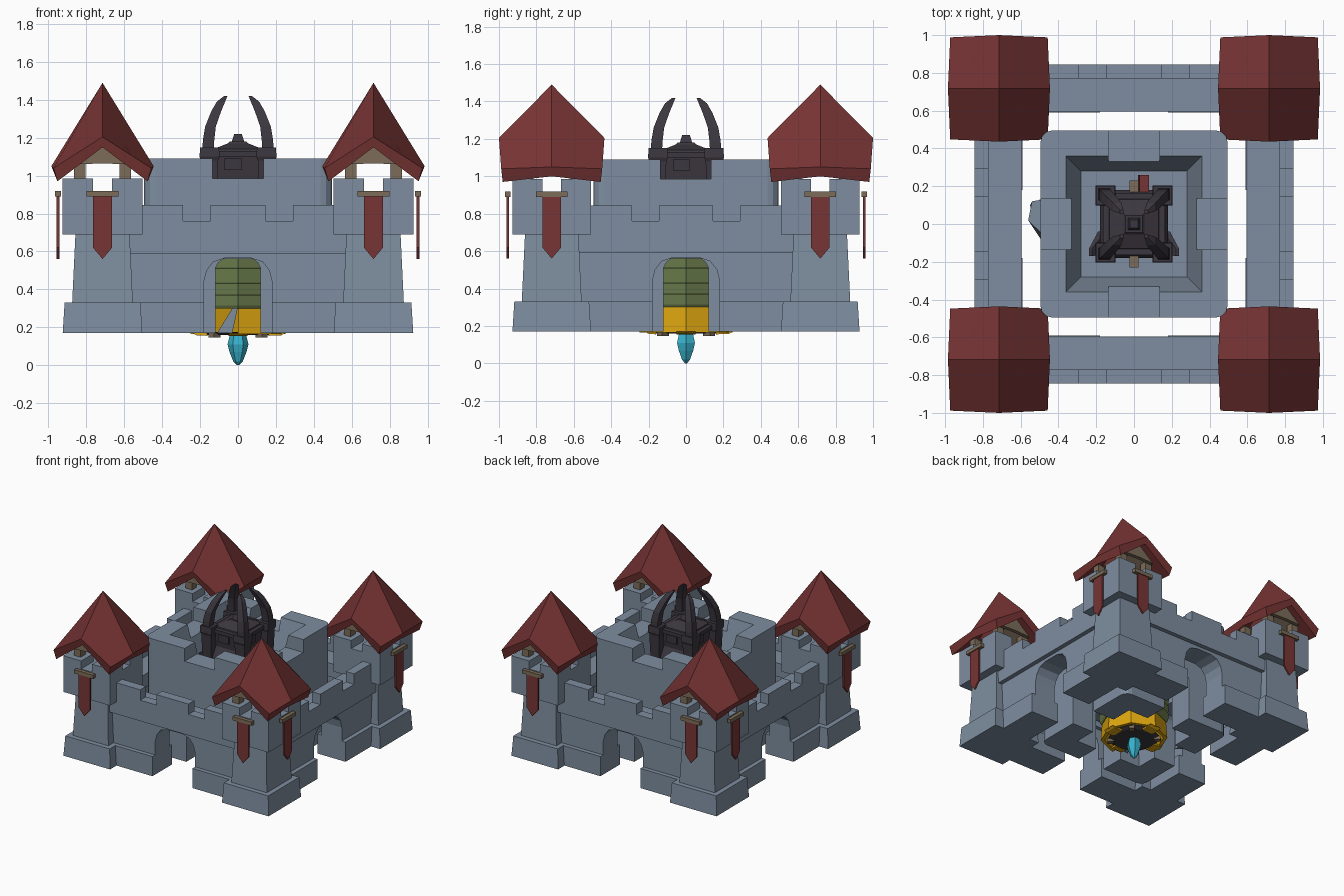
import bpy, bmesh, math
from mathutils import Matrix, Vector

if "Cube" in bpy.data.objects:
    bpy.data.objects.remove(bpy.data.objects["Cube"])


def mat(name, *rgb):
    m = bpy.data.materials.new(name)
    m.diffuse_color = (*rgb, 1)
    m.use_nodes = True
    m.node_tree.nodes["Principled BSDF"].inputs["Base Color"].default_value = m.diffuse_color
    return m


STONE = mat("stone", 0.21, 0.27, 0.35)
RED = mat("red", 0.19, 0.035, 0.035)
WOOD = mat("wood", 0.20, 0.15, 0.10)
DARK = mat("dark", 0.045, 0.038, 0.05)
GREEN = mat("green", 0.16, 0.22, 0.08)
GOLD = mat("gold", 0.72, 0.38, 0.005)
CYAN = mat("cyan", 0.04, 0.45, 0.62)


def loft(name, rings, m, M=Matrix()):
    """Skin a list of equal-length point rings and cap both ends."""
    bm = bmesh.new()
    vs = [[bm.verts.new(M @ Vector(p)) for p in r] for r in rings]
    n = len(rings[0])
    for a, b in zip(vs, vs[1:]):
        for i in range(n):
            j = (i + 1) % n
            bm.faces.new((a[i], a[j], b[j], b[i]))
    bm.faces.new(vs[0])
    bm.faces.new(vs[-1])
    bmesh.ops.recalc_face_normals(bm, faces=bm.faces)
    me = bpy.data.meshes.new(name)
    bm.to_mesh(me)
    bm.free()
    me.materials.append(m)
    ob = bpy.data.objects.new(name, me)
    bpy.context.collection.objects.link(ob)
    return ob


def rect(hx, hy, z, cx=0, cy=0):
    return [(cx - hx, cy - hy, z), (cx + hx, cy - hy, z), (cx + hx, cy + hy, z), (cx - hx, cy + hy, z)]


def box(name, x0, x1, y0, y1, z0, z1, m, M=Matrix()):
    c = ((x1 - x0) / 2, (y1 - y0) / 2)
    p = ((x0 + x1) / 2, (y0 + y1) / 2)
    return loft(name, [rect(*c, z0, *p), rect(*c, z1, *p)], m, M)


def prism(name, pts, y0, y1, m, M=Matrix()):
    """Extrude an (x, z) outline along y."""
    return loft(name, [[(x, y, z) for x, z in pts] for y in (y0, y1)], m, M)


def sym(half):
    return half + [(-x, z) for x, z in reversed(half)]


def ngon(r, z, n=8):
    return [(r * math.cos(2 * math.pi * i / n), r * math.sin(2 * math.pi * i / n), z) for i in range(n)]


def turn(k):
    return Matrix.Rotation(k * math.pi / 2, 4, 'Z')


# Curtain walls: front wall repeated by quarter turns
arch = [(0.18, 0.17), (0.18, 0.44), (0.165, 0.50), (0.13, 0.545), (0.07, 0.565)]
body = [(-0.58, 0.17), (-0.58, 0.59), (0.58, 0.59), (0.58, 0.17)] + sym(arch)
for k in range(4):
    M = turn(k)
    prism("wall", body, -0.81, -0.625, STONE, M)
    box("wall_walk", -0.58, 0.58, -0.845, -0.595, 0.59, 0.70, STONE, M)
    box("parapet", -0.58, 0.58, -0.845, -0.77, 0.70, 0.76, STONE, M)
    for x0, x1 in ((-0.55, -0.29), (-0.145, 0.145), (0.29, 0.55)):
        box("merlon", x0, x1, -0.845, -0.77, 0.76, 0.845, STONE, M)
    for s in (-1, 1):
        a, b = sorted((s * 0.18, s * 0.56))
        box("wall_plinth", a, b, -0.845, -0.59, 0.17, 0.33, STONE, M)

# Corner towers
for sx in (-1, 1):
    for sy in (-1, 1):
        T = Matrix.Translation((sx * 0.715, sy * 0.718, 0))
        loft("tower_plinth", [rect(0.21, 0.21, 0.17), rect(0.20, 0.20, 0.33)], STONE, T)
        loft("tower_shaft", [rect(0.16, 0.16, 0.33), rect(0.143, 0.143, 0.69)], STONE, T)
        box("tower_head", -0.21, 0.21, -0.21, 0.21, 0.69, 0.92, STONE, T)
        for i in (-1, 1):
            for j in (-1, 1):
                loft("tower_merlon", [rect(0.08, 0.08, z, i * 0.13, j * 0.13) for z in (0.92, 0.985)], STONE, T)
                loft("roof_post", [rect(0.03, 0.03, z, i * 0.12, j * 0.13) for z in (0.985, 1.08)], WOOD, T)
        prism("gable_panel", [(-0.12, 1.065), (0, 1.14), (0.12, 1.065), (0, 1.17)], -0.2, 0.2, WOOD, T)
        for s in (-1, 1):
            a, b = sorted((s * 0.17, s * 0.2))
            prism("gable_end", [(-0.13, 1.06), (0, 1.065), (0.13, 1.06), (0, 1.165)], a, b, WOOD, T)

        # Roof: gable whose ridge peaks in the middle
        def station(y_ridge, y_eave, ridge, under, ex, ez, bx, bz):
            return [(0, y_ridge, ridge), (ex, y_eave, ez), (bx, y_eave * 0.97, bz),
                    (0, y_eave * 0.98, under), (-bx, y_eave * 0.97, bz), (-ex, y_eave, ez)]
        loft("tower_roof", [station(-0.282, -0.27, 1.205, 1.15, 0.258, 1.04, 0.238, 0.97),
                            station(0, 0, 1.49, 1.36, 0.27, 1.05, 0.25, 1.0),
                            station(0.282, 0.27, 1.205, 1.15, 0.258, 1.04, 0.238, 0.97)], RED, T)
        # Banners on the two outward faces
        for k in ((0 if sy < 0 else 2), (1 if sx > 0 else 3)):
            B = T @ turn(k)
            prism("banner", [(-0.05, 0.9), (0.05, 0.9), (0.05, 0.62), (0, 0.56), (-0.05, 0.62)],
                  -0.242, -0.228, RED, B)
            box("banner_rod", -0.085, 0.085, -0.25, -0.22, 0.89, 0.92, WOOD, B)

# Central keep with rounded corners
R, b = 0.435, 0.06
outline = []
for q, (cx, cy) in enumerate(((1, 1), (-1, 1), (-1, -1), (1, -1))):
    for t in range(4):
        a = math.pi / 2 * (q + t / 3)
        outline.append((cx * R + b * math.cos(a), cy * R + b * math.sin(a)))
keep = loft("keep", [[(x, y, z) for x, y in outline] for z in (0.17, 1.09)], STONE)
karch = sym([(0.12, 0.1), (0.12, 0.51), (0.105, 0.54), (0.08, 0.56)])
cutters = [loft("cut_top", [rect(0.28, 0.28, 0.80), rect(0.36, 0.36, 1.09), rect(0.36, 0.36, 1.2)], STONE),
           box("cut_chamber", -0.3, 0.3, -0.3, 0.3, 0.05, 0.62, STONE)]
for k in (0, 1):
    cutters.append(prism("cut_arch", karch, -0.7, 0.7, STONE, turn(k)))
    cutters.append(box("cut_notch", -0.135, 0.135, -0.71, 0.71, 0.985, 1.3, STONE, turn(k)))
bpy.context.view_layer.objects.active = keep
for c in cutters:
    c.hide_render = True
    md = keep.modifiers.new("cut", 'BOOLEAN')
    md.operation, md.solver, md.object = 'DIFFERENCE', 'EXACT', c
    bpy.ops.object.modifier_apply(modifier=md.name)
    bpy.data.objects.remove(c)

# Loose stone on the keep's left side
loft("stone_shard", [[(-0.48, -0.1, 0.3), (-0.53, 0, 0.28), (-0.55, 0.1, 0.3), (-0.48, 0.14, 0.3)],
                     [(-0.48, -0.06, 0.42), (-0.56, 0.02, 0.44), (-0.54, 0.12, 0.42), (-0.48, 0.13, 0.42)]], STONE)

# Dark crown
loft("crown_body", [rect(h, h, z) for h, z in ((0.17, 0.78), (0.18, 0.88), (0.13, 0.98), (0.14, 1.1),
                                               (0.13, 1.14), (0.055, 1.17), (0.045, 1.18))], DARK)
loft("crown_finial", [rect(h, h, z) for h, z in ((0.035, 1.17), (0.03, 1.19), (0.02, 1.22))], DARK)
for k in range(4):
    M = turn(k)
    box("crown_panel", -0.07, 0.02, -0.15, -0.12, 1.03, 1.09, DARK, M)
    box("crown_rail", -0.12, 0.12, -0.165, -0.13, 1.10, 1.13, DARK, M)
    loft("crown_collar", [rect(h, h, z, 0.15, -0.15) for h, z in ((0.035, 0.8), (0.045, 1.08), (0.053, 1.1),
                                                                 (0.05, 1.15))], DARK, M)
    horn = ((0.158, 1.14, 0.03), (0.155, 1.19, 0.03), (0.145, 1.26, 0.028), (0.115, 1.34, 0.026),
            (0.09, 1.39, 0.022), (0.065, 1.42, 0.009))
    loft("crown_horn", [rect(h, h, z, d, -d) for d, z, h in horn], DARK, M)
box("cross_pin", -0.025, 0.025, -0.23, 0.23, 0.86, 0.90, WOOD)
prism("red_ribbon", [(0.02, 0.82), (0.07, 0.82), (0.08, 0.9), (0.03, 0.9)], 0.15, 0.26, RED)
for s in (-1, 1):
    loft("crown_spike", [rect(0.02, 0.06, 0.84, s * 0.17, -0.1), rect(0.008, 0.02, 0.9, s * 0.23, -0.15)], DARK)

# Green core in stacked bands, inside the keep
for z0, z1 in ((0.30, 0.37), (0.36, 0.43), (0.42, 0.51), (0.50, 0.60)):
    loft("green_band", [ngon(0.245, z0), ngon(0.255, z0 + 0.015), ngon(0.265, z1)], GREEN)

# Hollow gold base, broken open at the front left
for i in (0, 1, 2, 3, 6, 7):
    a, c, e, f = (ngon(r, z) for r, z in ((0.25, 0.165), (0.24, 0.31), (0.21, 0.31), (0.22, 0.165)))
    loft("gold_base", [[p[(i + j) % 8] for p in (a, c, e, f)] for j in (0, 1)], GOLD)
loft("stone_splinter", [[(-0.11, -0.2, 0.17), (-0.03, -0.19, 0.17), (-0.05, -0.12, 0.17)],
                        [(-0.03, -0.18, 0.3), (0.0, -0.17, 0.31), (-0.01, -0.14, 0.3)]], STONE)
for k, l in enumerate((0.25, 0.25, 0.24, 0.22)):
    prism("gold_claw", [(0.16, 0.17), (l, 0.17), (l - 0.02, 0.158), (0.16, 0.155)], -0.05, 0.05, GOLD, turn(k))
    box("wood_peg", 0.15, 0.20, -0.02, 0.02, 0.145, 0.17, WOOD, turn(k + 0.5))
loft("dark_underside", [ngon(0.17, 0.16), ngon(0.20, 0.175)], DARK)
loft("crystal", [ngon(r, z, 6) for r, z in ((0.04, 0.17), (0.055, 0.11), (0.045, 0.07), (0.025, 0.02),
                                            (0.006, 0.0))], CYAN)
